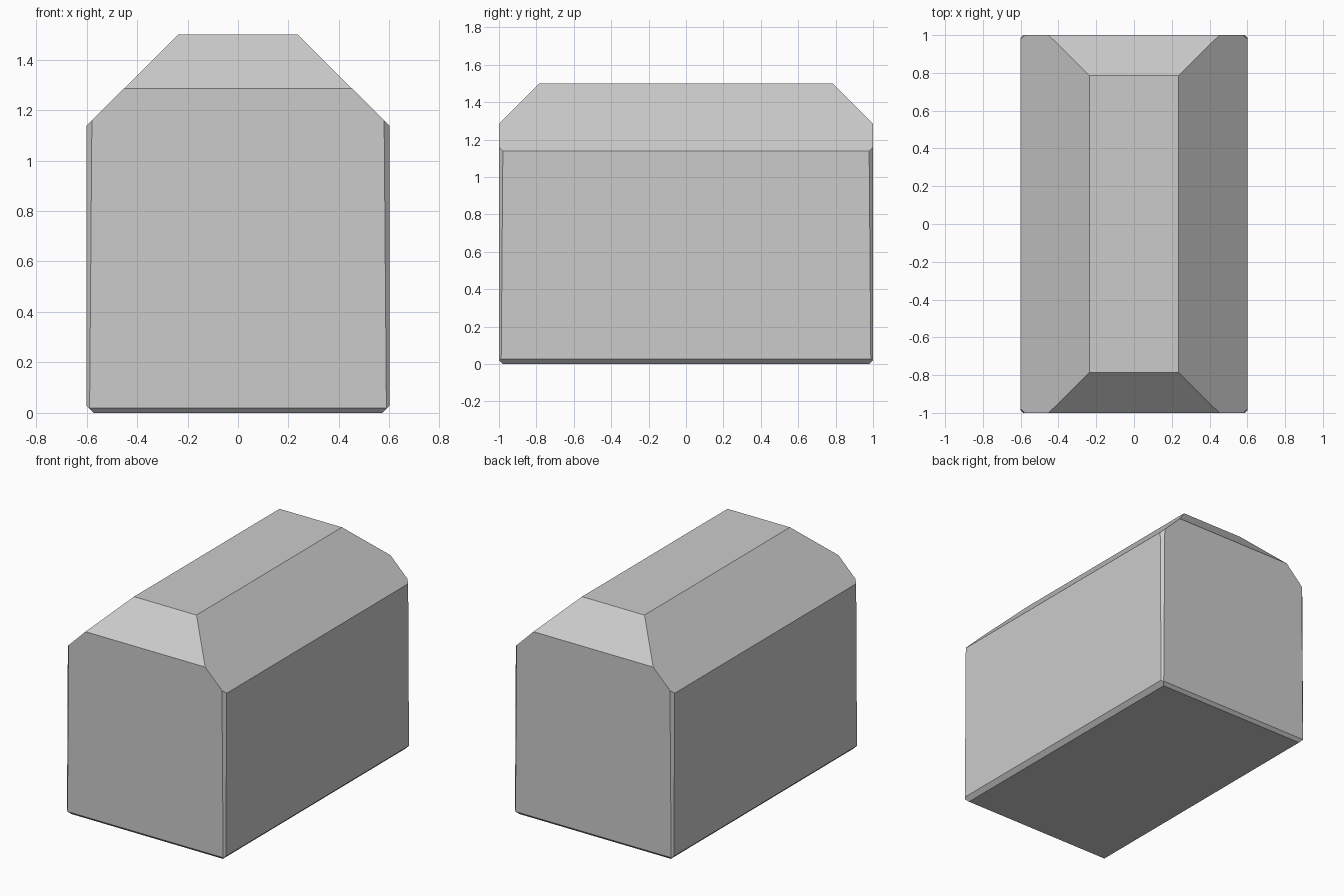
import bpy
import bmesh
from mathutils import Vector

if "Cube" in bpy.data.objects:
    bpy.data.objects.remove(bpy.data.objects["Cube"])

HX, HY, H = 0.6, 1.0, 1.5

# Main block
bm = bmesh.new()
bmesh.ops.create_cube(bm, size=1.0)
for v in bm.verts:
    v.co = Vector((v.co.x * 2 * HX, v.co.y * 2 * HY, (v.co.z + 0.5) * H))


def cut(a, b, c):
    """Slice off the outside of the plane through three points and cap it."""
    a, b, c = Vector(a), Vector(b), Vector(c)
    n = (b - a).cross(c - a).normalized()
    if n.dot(a - Vector((0, 0, 0.7))) < 0:
        n = -n
    res = bmesh.ops.bisect_plane(
        bm, geom=bm.verts[:] + bm.edges[:] + bm.faces[:],
        dist=1e-6, plane_co=a, plane_no=n, clear_outer=True)
    edges = [e for e in res["geom_cut"] if isinstance(e, bmesh.types.BMEdge)]
    bmesh.ops.edgeloop_fill(bm, edges=edges)


for s in (-1, 1):
    # Large sloped shoulders along the sides and the ends
    cut((s * 0.236, 0, H), (s * HX, 0, 1.138), (s * HX, 1, 1.138))
    cut((0, s * 0.785, H), (0, s * HY, 1.285), (1, s * HY, 1.285))
    # Small bottom bevels
    cut((s * HX, 0, 0.028), (s * 0.572, 0, 0), (s * 0.572, 1, 0))
    cut((0, s * HY, 0.02), (0, s * 0.98, 0), (1, s * 0.98, 0))
    # Slightly tapered corner bevels
    for t in (-1, 1):
        cut((s * 0.579, t * HY, 1.157), (s * HX, t * 0.979, 1.157),
            (s * 0.588, t * HY, 0.02))

bmesh.ops.recalc_face_normals(bm, faces=bm.faces[:])
mesh = bpy.data.meshes.new("chamfered_block")
bm.to_mesh(mesh)
bm.free()
obj = bpy.data.objects.new("chamfered_block", mesh)
bpy.context.collection.objects.link(obj)
